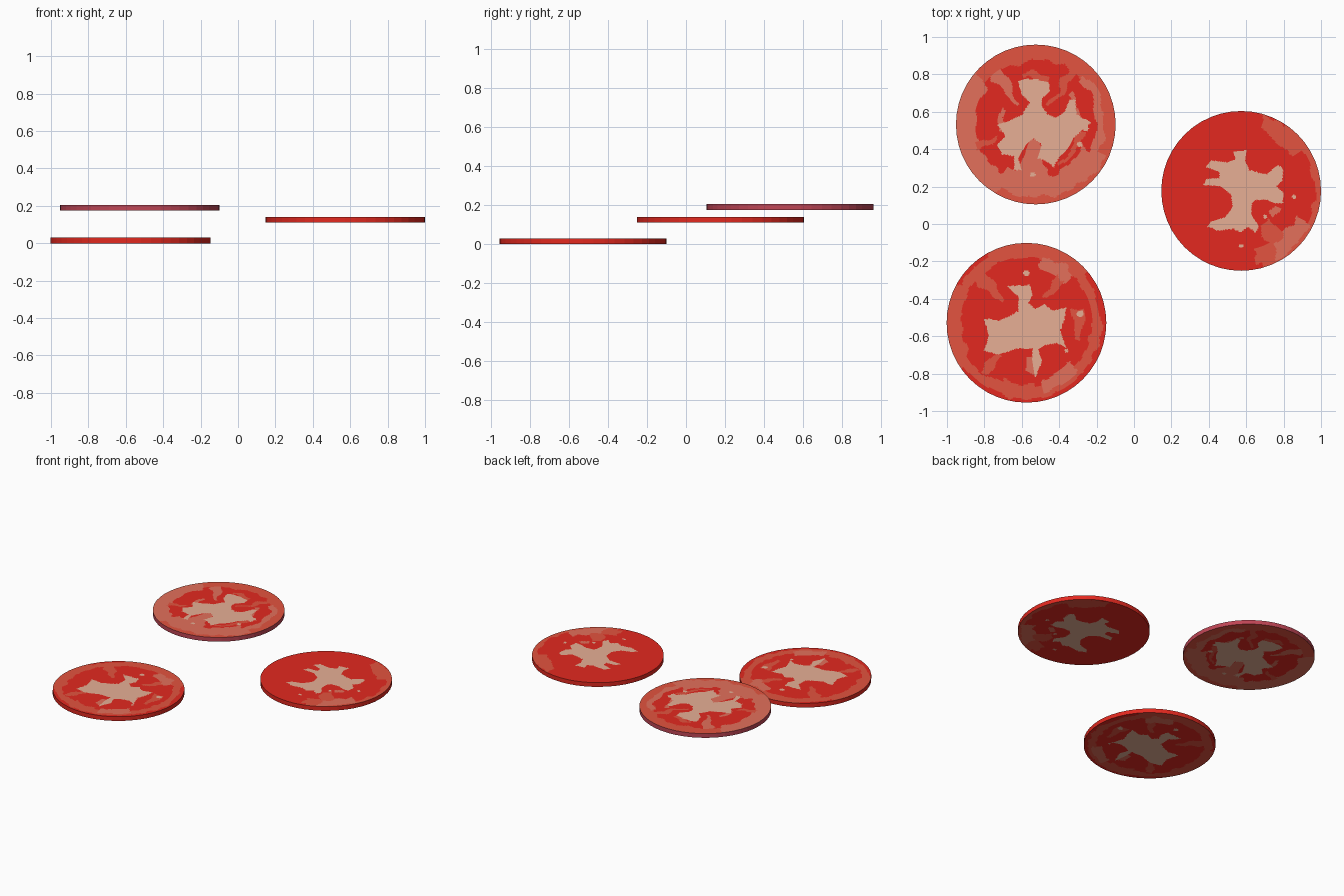
import bpy, bmesh, math
from mathutils import Vector, noise

if "Cube" in bpy.data.objects:
    bpy.data.objects.remove(bpy.data.objects["Cube"])

def material(name, rgb):
    m = bpy.data.materials.new(name)
    m.diffuse_color = (*rgb, 1)
    m.use_nodes = True
    m.node_tree.nodes["Principled BSDF"].inputs["Base Color"].default_value = m.diffuse_color
    return m

RED, LIGHT, PINK, CORE, MAUVE = range(5)
MATS = [material("tomato red", (0.77, 0.022, 0.014)),
        material("light red", (0.77, 0.088, 0.05)),
        material("pink flesh", (0.77, 0.16, 0.105)),
        material("pale core", (0.80, 0.43, 0.30)),
        material("mauve skin", (0.52, 0.06, 0.09))]

R, THICK, SIDES, SEG, RINGS = 0.427, 0.03, 48, 288, 58

def inside(x, y, poly):
    hit = False
    for (ax, ay), (bx, by) in zip(poly, poly[1:] + poly[:1]):
        if (ay > y) != (by > y) and x < (bx - ax) * (y - ay) / (by - ay) + ax:
            hit = not hit
    return hit

def colour(x, y, core, bands, spots, seed):
    # pattern units: slice radius is 80; wobble gives organic borders
    p = Vector((x / 13, y / 13, seed))
    wx, wy = noise.noise(p), noise.noise(p + Vector((0, 0, 40)))
    if inside(x + wx, y + wy, core):
        return CORE
    for sx, sy, s in spots:
        if math.hypot(x - sx, y - sy) < s:
            return CORE
    x, y = x + wx * 6, y + wy * 6
    r, a = math.hypot(x, y) / 80, math.degrees(math.atan2(y, x)) % 360
    c = RED
    for a0, a1, r0, r1, col in bands:   # later bands paint over earlier ones
        if (a - a0) % 360 <= a1 - a0 and r0 <= r <= r1:
            c = col
    return c

def tomato_slice(name, cx, cy, z, core, bands, spots, seed, skin):
    bm = bmesh.new()
    def layer(h):
        rings = [[bm.verts.new((0, 0, h))]]
        for i in range(1, RINGS + 1):
            ring = []
            for j in range(SEG):
                a = 2 * math.pi * j / SEG
                step = 2 * math.pi / SIDES
                k = math.cos(step / 2) / math.cos(a % step - step / 2)
                r = R * i / RINGS * k
                ring.append(bm.verts.new((r * math.cos(a), r * math.sin(a), h)))
            rings.append(ring)
        return rings
    def cap(rings, flip):
        for i in range(RINGS):
            for j in range(SEG):
                k = (j + 1) % SEG
                o = rings[i + 1]
                q = [rings[0][0], o[j], o[k]] if i == 0 else \
                    [rings[i][j], o[j], o[k], rings[i][k]]
                f = bm.faces.new(q[::-1] if flip else q)
                c = f.calc_center_median() * (80 / R)
                f.material_index = colour(c.x, c.y, core, bands, spots, seed)
    low, high = layer(0), layer(THICK)
    cap(low, True)
    cap(high, False)
    # skin around the rim
    a, b = low[-1], high[-1]
    for j in range(SEG):
        k = (j + 1) % SEG
        bm.faces.new((a[j], a[k], b[k], b[j])).material_index = skin
    me = bpy.data.meshes.new(name)
    bm.to_mesh(me)
    bm.free()
    for m in MATS:
        me.materials.append(m)
    ob = bpy.data.objects.new(name, me)
    ob.location = (cx, cy, z)
    bpy.context.collection.objects.link(ob)

# back left slice: pink flesh with red seed pockets
core = [(-18, 44), (0, 46), (13, 42), (14, 33), (6, 26), (6, 18), (12, 10), (20, 7), (28, 12),
        (34, 24), (40, 25), (41, 10), (56, 2), (46, -6), (38, -14), (34, -22), (24, -32),
        (18, -43), (10, -36), (2, -34), (6, -20), (-2, -14), (-10, -20), (-18, -34),
        (-14, -46), (-22, -46), (-22, -32), (-34, -30), (-38, -20), (-30, -12), (-39, 0),
        (-26, 4), (-14, 10), (-6, 22), (-14, 30)]
bands = [(0, 360, 0.8, 1.2, LIGHT), (140, 240, 0.76, 1.2, PINK), (235, 335, 0.66, 0.93, PINK),
         (248, 284, 0.2, 0.8, PINK), (335, 405, 0.76, 0.85, PINK), (52, 60, 0.3, 0.8, LIGHT),
         (122, 132, 0.3, 0.8, PINK), (197, 204, 0.5, 0.8, LIGHT), (75, 105, 0.58, 0.64, LIGHT),
         (150, 190, 0.4, 0.48, PINK), (10, 45, 0.54, 0.6, PINK), (300, 350, 0.55, 0.6, LIGHT)]
tomato_slice("back_left_slice", -0.525, 0.532, 0.175, core, bands,
             [(50, -4, 3), (-3, -50, 2.5), (44, -20, 2.5)], 1.3, MAUVE)

# right slice: mostly red, lighter along its right side
core = [(-8, 40), (5, 41), (4, 30), (8, 21), (18, 18), (26, 17), (38, 26), (42, 22), (41, 10),
        (36, 5), (42, -2), (42, -12), (34, -12), (24, -9), (14, -9), (10, -14), (10, -24),
        (18, -36), (14, -42), (6, -36), (0, -42), (-8, -38), (-22, -40), (-34, -36),
        (-30, -30), (-16, -26), (-8, -16), (-10, -4), (-20, 5), (-38, 6), (-34, 12),
        (-22, 13), (-22, 19), (-36, 24), (-30, 30), (-14, 29), (-6, 32)]
bands = [(-75, 55, 0.9, 1.2, LIGHT), (35, 75, 0.8, 0.97, LIGHT), (-65, -25, 0.76, 0.97, PINK),
         (-62, -46, 0.5, 0.8, LIGHT), (-38, -20, 0.45, 0.56, PINK), (-78, -62, 0.76, 0.9, LIGHT)]
tomato_slice("right_slice", 0.573, 0.177, 0.11, core, bands,
             [(24, -26, 2), (53, -6, 2), (0, -55, 2)], 5.7, RED)

# front left slice: red pockets inside a lighter ring
core = [(-18, 36), (-8, 38), (4, 38), (6, 28), (2, 20), (8, 14), (18, 18), (26, 12), (40, 16),
        (38, 4), (34, -8), (40, -26), (30, -20), (20, -22), (12, -26), (16, -38), (8, -56),
        (6, -40), (6, -26), (-10, -26), (-28, -32), (-42, -28), (-38, -14), (-42, 4),
        (-28, 2), (-18, 6), (-8, 12), (-8, 26)]
bands = [(0, 360, 0.82, 0.94, LIGHT), (40, 120, 0.84, 1.2, LIGHT), (150, 215, 0.92, 1.2, LIGHT),
         (45, 75, 0.68, 0.85, PINK), (48, 57, 0.35, 0.7, LIGHT), (130, 140, 0.4, 0.85, LIGHT),
         (-20, 15, 0.6, 0.7, LIGHT), (285, 320, 0.74, 0.88, PINK), (225, 234, 0.5, 0.8, LIGHT),
         (250, 275, 0.76, 0.95, LIGHT), (270, 282, 0.4, 0.62, PINK)]
tomato_slice("front_left_slice", -0.575, -0.528, 0.0, core, bands,
             [(0, 50, 3), (54, 9, 3.5), (40, -28, 2)], 9.1, RED)
